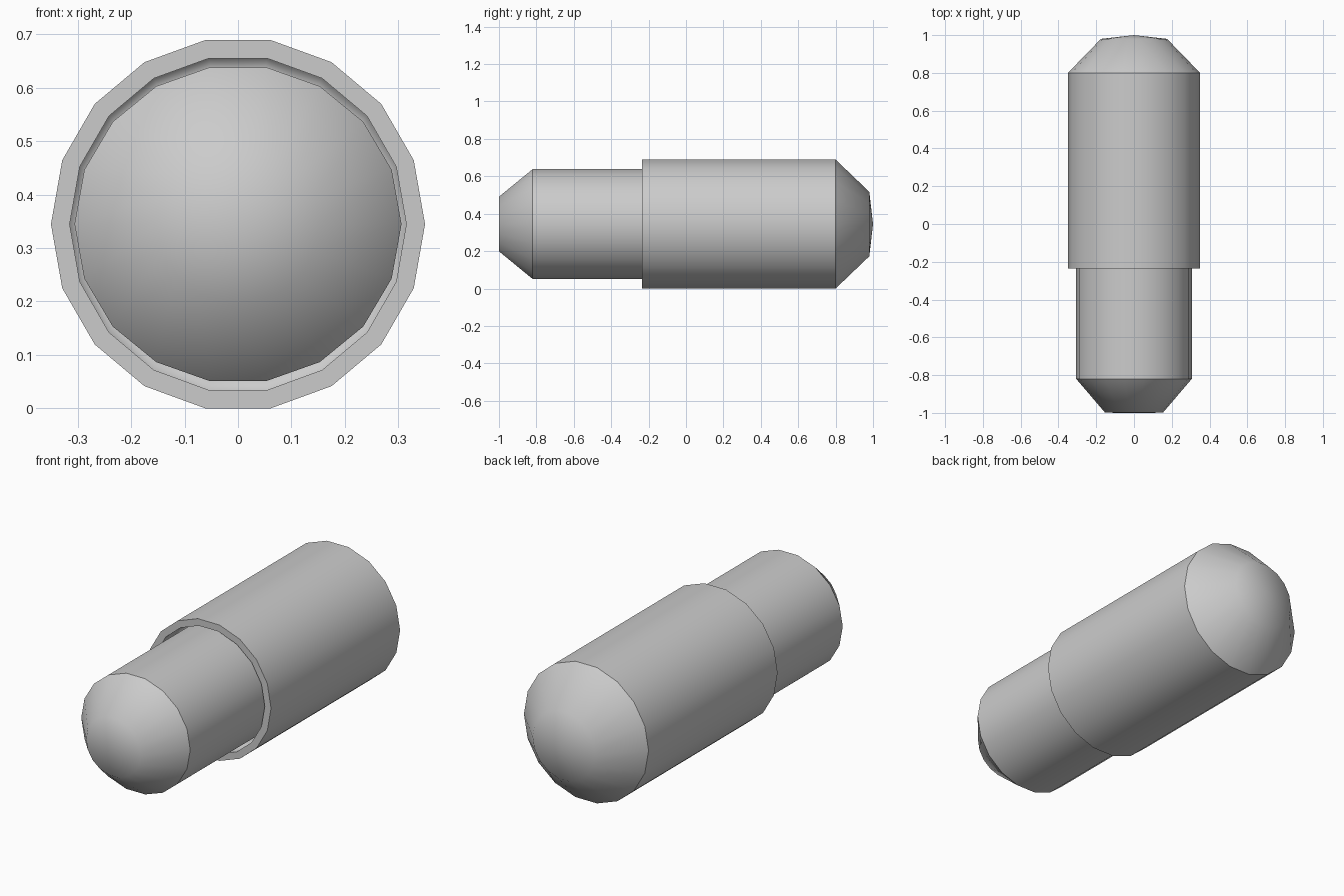
import bpy, bmesh, math

if "Cube" in bpy.data.objects:
    bpy.data.objects.remove(bpy.data.objects["Cube"])

SIDES = 18
R = 0.35
CZ = R * math.cos(math.radians(10))  # axis height, lower flat rests on z = 0


def lathe(name, profile, sharp, sx=1.0, sz=1.0):
    """Revolve (radius, y) points about the y axis; radius 0 makes a tip."""
    bm = bmesh.new()
    rings = []
    for r, y in profile:
        if r == 0:
            rings.append([bm.verts.new((0, y, CZ))])
            continue
        rings.append([bm.verts.new((r * sx * math.cos(a), y, CZ + r * sz * math.sin(a)))
                      for a in (2 * math.pi * i / SIDES for i in range(SIDES))])
    for a, b in zip(rings, rings[1:]):
        for i in range(SIDES):
            j = (i + 1) % SIDES
            if len(a) == 1:
                bm.faces.new((a[0], b[j], b[i]))
            elif len(b) == 1:
                bm.faces.new((a[i], a[j], b[0]))
            else:
                bm.faces.new((a[i], a[j], b[j], b[i]))
    for f in bm.faces:
        f.smooth = True
    # crisp edges around the chosen rings
    for k in sharp:
        ring = rings[k]
        for i in range(SIDES):
            bm.edges.get((ring[i], ring[(i + 1) % SIDES])).smooth = False
    bm.normal_update()
    mesh = bpy.data.meshes.new(name)
    bm.to_mesh(mesh)
    bm.free()
    obj = bpy.data.objects.new(name, mesh)
    bpy.context.collection.objects.link(obj)
    return obj


# narrow front body with blunt domed nose
lathe("front_body",
      [(0, -1.0), (0.5 * 0.306, -0.999), (0.306, -0.82), (0.306, -0.13)],
      sharp=[2], sz=0.974)

# wide rear sleeve: recess floor, inner wall, rim, outer wall, domed end
lathe("rear_sleeve",
      [(0.29, -0.13), (0.315, -0.13), (0.315, -0.235), (R, -0.235),
       (R, 0.80), (0.175, 0.98), (0, 1.0)],
      sharp=[2, 3, 4])
